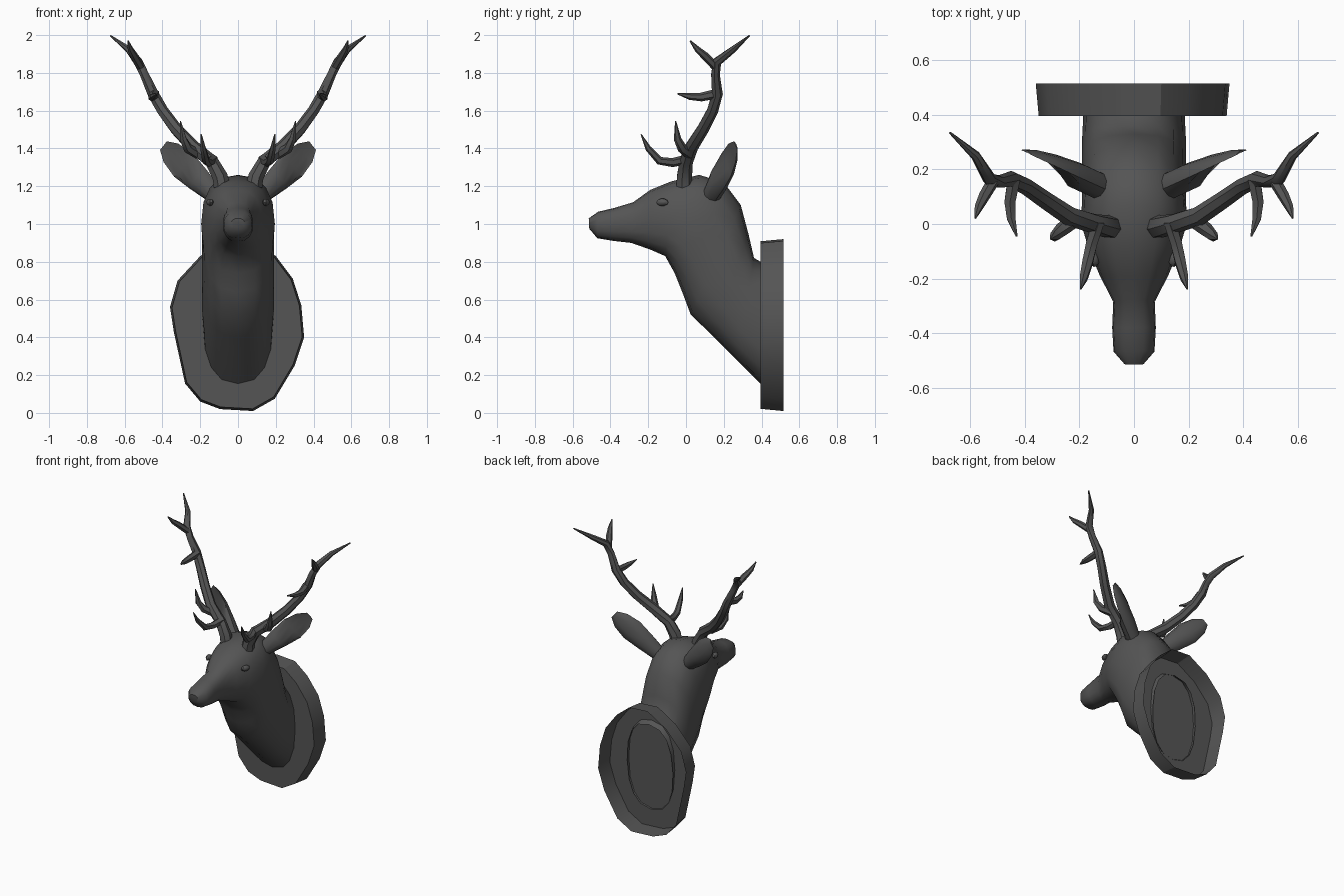
import bpy, bmesh, math
from mathutils import Vector

cube = bpy.data.objects.get("Cube")
if cube:
    bpy.data.objects.remove(cube)

grey = bpy.data.materials.new("dark_grey")
grey.use_nodes = True
colour = (0.09, 0.09, 0.09, 1)
grey.diffuse_color = colour
grey.node_tree.nodes["Principled BSDF"].inputs["Base Color"].default_value = colour


def loft(name, rings, cap_start=True, cap_end=True, angle=40):
    """Skin a list of equal-length rings of points."""
    bm = bmesh.new()
    loops = [[bm.verts.new(p) for p in ring] for ring in rings]
    n = len(loops[0])
    for a, b in zip(loops, loops[1:]):
        for i in range(n):
            j = (i + 1) % n
            bm.faces.new((a[i], a[j], b[j], b[i]))
    if cap_start:
        bm.faces.new(loops[0][::-1])
    if cap_end:
        bm.faces.new(loops[-1])
    bmesh.ops.recalc_face_normals(bm, faces=bm.faces)
    mesh = bpy.data.meshes.new(name)
    bm.to_mesh(mesh)
    bm.free()
    mesh.materials.append(grey)
    obj = bpy.data.objects.new(name, mesh)
    bpy.context.collection.objects.link(obj)
    bpy.ops.object.select_all(action="DESELECT")
    obj.select_set(True)
    bpy.context.view_layer.objects.active = obj
    bpy.ops.object.shade_smooth_by_angle(angle=math.radians(angle))
    return obj


def power(v, e):
    return math.copysign(abs(v) ** e, v)


def tube(name, points, radii, side, sides=7):
    """Tapered branch through points, mirrored in x by side."""
    pts = [Vector((x * side, y, z)) for x, y, z in points]
    rings = []
    for i, p in enumerate(pts):
        t = (pts[min(i + 1, len(pts) - 1)] - pts[max(i - 1, 0)]).normalized()
        u = t.cross(Vector((1, 0, 0))).normalized()
        v = t.cross(u)
        rings.append([p + radii[i] * (u * math.cos(a) + v * math.sin(a))
                      for a in (k * math.tau / sides for k in range(sides))])
    return loft(name, rings, angle=50)


# Wall plaque: hand-cut oval, open at the back
outline = [(0.10, 0.91), (0.20, 0.83), (0.29, 0.71), (0.335, 0.57), (0.35, 0.40),
           (0.30, 0.25), (0.195, 0.075), (0.08, 0.01), (-0.095, 0.02), (-0.20, 0.06),
           (-0.28, 0.155), (-0.34, 0.43), (-0.36, 0.56), (-0.32, 0.70), (-0.20, 0.83),
           (-0.05, 0.92)]
front = [(x * 0.97, 0.395, 0.47 + (z - 0.47) * 0.975) for x, z in outline]
back = [(x, 0.515, z) for x, z in outline]
loft("wall_plaque", [front, back], cap_end=False, angle=30)

# Head and neck: top y, top z, bottom y, bottom z, half width
sections = [(-0.515, 1.03, -0.512, 0.975, 0.035),
            (-0.465, 1.065, -0.47, 0.925, 0.075),
            (-0.38, 1.085, -0.38, 0.91, 0.08),
            (-0.28, 1.115, -0.29, 0.90, 0.076),
            (-0.19, 1.18, -0.19, 0.865, 0.125),
            (-0.08, 1.225, -0.11, 0.83, 0.165),
            (0.07, 1.26, -0.06, 0.74, 0.195),
            (0.20, 1.22, -0.02, 0.64, 0.19),
            (0.29, 1.10, 0.025, 0.52, 0.19),
            (0.33, 0.95, 0.15, 0.40, 0.19),
            (0.36, 0.82, 0.27, 0.28, 0.19),
            (0.43, 0.78, 0.40, 0.15, 0.185)]
rings = []
for ty, tz, by, bz, w in sections:
    ring = []
    for k in range(16):
        a = k * math.tau / 16
        h = 0.5 + 0.5 * power(math.sin(a), 0.85)
        ring.append((w * power(math.cos(a), 0.8), by + (ty - by) * h, bz + (tz - bz) * h))
    rings.append(ring)
loft("head_and_neck", rings, cap_end=False, angle=50)


def ear(name, side):
    """Leaf-shaped ear with a scooped front."""
    base, tip = Vector((0.13, 0.14, 1.16)), Vector((0.395, 0.262, 1.415))
    axis = (tip - base).normalized()
    across = Vector((0.62, 0.30, -0.72))
    across = (across - axis * across.dot(axis)).normalized()
    thick = axis.cross(across)
    if thick.y > 0:
        thick = -thick
    rings = []
    for t, w, d in ((0, 0.05, 0.05), (0.3, 0.07, 0.05), (0.6, 0.083, 0.04),
                    (0.85, 0.065, 0.025), (1, 0.03, 0.008)):
        centre = base.lerp(tip, t)
        ring = []
        for k in range(10):
            a = k * math.tau / 10
            s = math.sin(a)
            depth = -0.15 * s if s > 0 and t > 0.3 else s
            p = centre + across * w * math.cos(a) + thick * d * depth
            ring.append((p.x * side, p.y, p.z))
        rings.append(ring)
    loft(name, rings)


def eye(name, side):
    """Small almond bulge under the brow."""
    rings = []
    for lat in (-80, -40, 0, 40, 80):
        c, s = math.cos(math.radians(lat)), math.sin(math.radians(lat))
        rings.append([(side * (0.148 + 0.02 * s), -0.125 + 0.032 * c * math.cos(a) + 0.01 * s,
                       1.115 + 0.02 * c * math.sin(a))
                      for a in (k * math.tau / 10 for k in range(10))])
    loft(name, rings)


# Antler paths: main beam and four tines
beam = [(0.085, -0.01, 1.20), (0.095, -0.01, 1.25), (0.14, 0.0, 1.33), (0.24, 0.03, 1.41),
        (0.33, 0.09, 1.505), (0.40, 0.14, 1.60), (0.45, 0.165, 1.69), (0.495, 0.155, 1.79),
        (0.53, 0.165, 1.86), (0.58, 0.25, 1.925), (0.675, 0.335, 1.997)]
beam_radii = [0.045, 0.042, 0.037, 0.036, 0.033, 0.031, 0.03, 0.024, 0.025, 0.018, 0.004]
tines = {
    "brow": ([(0.13, 0.01, 1.345), (0.155, -0.07, 1.325), (0.17, -0.14, 1.335),
              (0.185, -0.20, 1.40), (0.195, -0.238, 1.475)], [0.025, 0.024, 0.022, 0.016, 0.003]),
    "lower": ([(0.21, 0.02, 1.37), (0.265, -0.02, 1.40), (0.29, -0.045, 1.45),
               (0.305, -0.055, 1.545)], [0.028, 0.026, 0.02, 0.003]),
    "middle": ([(0.44, 0.165, 1.69), (0.455, 0.08, 1.672), (0.45, 0.02, 1.675),
                (0.43, -0.045, 1.69)], [0.026, 0.023, 0.018, 0.004]),
    "upper": ([(0.515, 0.16, 1.83), (0.55, 0.10, 1.89), (0.57, 0.06, 1.925),
               (0.582, 0.022, 1.97)], [0.023, 0.021, 0.016, 0.004]),
}

for label, side in (("left", 1), ("right", -1)):
    ear(label + "_ear", side)
    eye(label + "_eye", side)
    tube(label + "_antler_beam", beam, beam_radii, side)
    for tine, (path, radii) in tines.items():
        tube(f"{label}_{tine}_tine", path, radii, side, 6)
